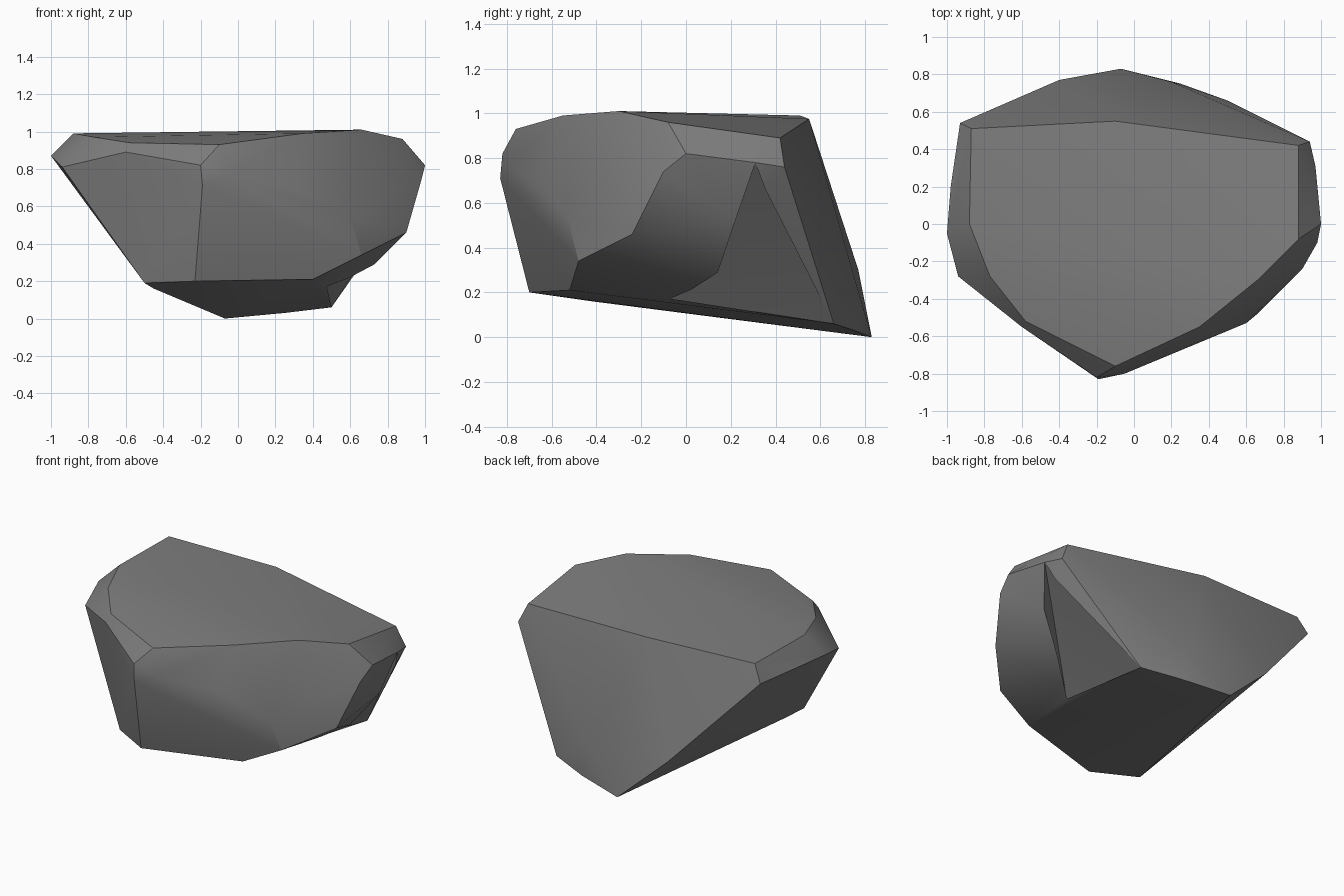
import bpy, bmesh, math

if "Cube" in bpy.data.objects:
    bpy.data.objects.remove(bpy.data.objects["Cube"])


def hull(name, points):
    bm = bmesh.new()
    for p in points:
        bm.verts.new(p)
    bmesh.ops.convex_hull(bm, input=bm.verts)
    bmesh.ops.delete(bm, geom=[v for v in bm.verts if not v.link_faces], context='VERTS')
    bmesh.ops.recalc_face_normals(bm, faces=bm.faces)
    me = bpy.data.meshes.new(name)
    bm.to_mesh(me)
    bm.free()
    ob = bpy.data.objects.new(name, me)
    bpy.context.collection.objects.link(ob)
    return ob


# top plateau rim
top = [(-.87, .51, .99), (-.1, .55, .975), (.88, .42, .89), (.88, -.08, .96),
       (.66, -.3, 1.01), (.35, -.55, .99), (-.1, -.76, .93), (-.58, -.52, .94),
       (-.77, -.28, .97), (-.88, 0, .99)]
# widest belt
belt = [(-.93, .54, .88), (-1, -.05, .87), (-.98, .2, .88), (-.94, -.28, .81),
        (-.6, -.55, .89), (-.2, -.82, .82), (-.19, -.83, .71), (-.05, -.8, .77),
        (.32, -.64, .69)]
# lower edges and tilted base
base = [(-.23, -.7, .2), (-.5, -.54, .19), (-.45, -.42, .16), (-.3, -.15, .13),
        (-.07, .83, 0), (.25, .75, .03), (.5, .66, .06), (-.4, .77, .3), (.2, .76, .24)]
# right side with overhanging shoulder
right = [(1, 0, .82), (.97, .31, .78), (.94, .44, .76), (.4, -.15, .18),
         (.4, -.52, .21), (.66, -.48, .34), (.6, -.53, .54),
         (.9, -.24, .46), (.9, .22, .52), (.98, -.1, .74)]

rock = hull("rock", top + belt + base + right)

# shallow notch behind and below the shoulder
notch = hull("notch_cutter", [(.97, .31, .78), (.59, .31, .32), (.4, -.15, .18),
                              (.5, .66, .06), (.9, .22, .52), (.95, .44, .12)])
notch.hide_render = True

mod = rock.modifiers.new("notch", 'BOOLEAN')
mod.operation = 'DIFFERENCE'
mod.solver = 'EXACT'
mod.object = notch
bpy.context.view_layer.objects.active = rock
rock.select_set(True)
bpy.ops.object.modifier_apply(modifier="notch")
bpy.data.objects.remove(notch)
bpy.ops.object.shade_smooth_by_angle(angle=math.radians(24))

# dark stone colour
stone = bpy.data.materials.new("dark_stone")
stone.diffuse_color = (.21, .21, .21, 1)
stone.use_nodes = True
stone.node_tree.nodes["Principled BSDF"].inputs["Base Color"].default_value = stone.diffuse_color
rock.data.materials.clear()
rock.data.materials.append(stone)
